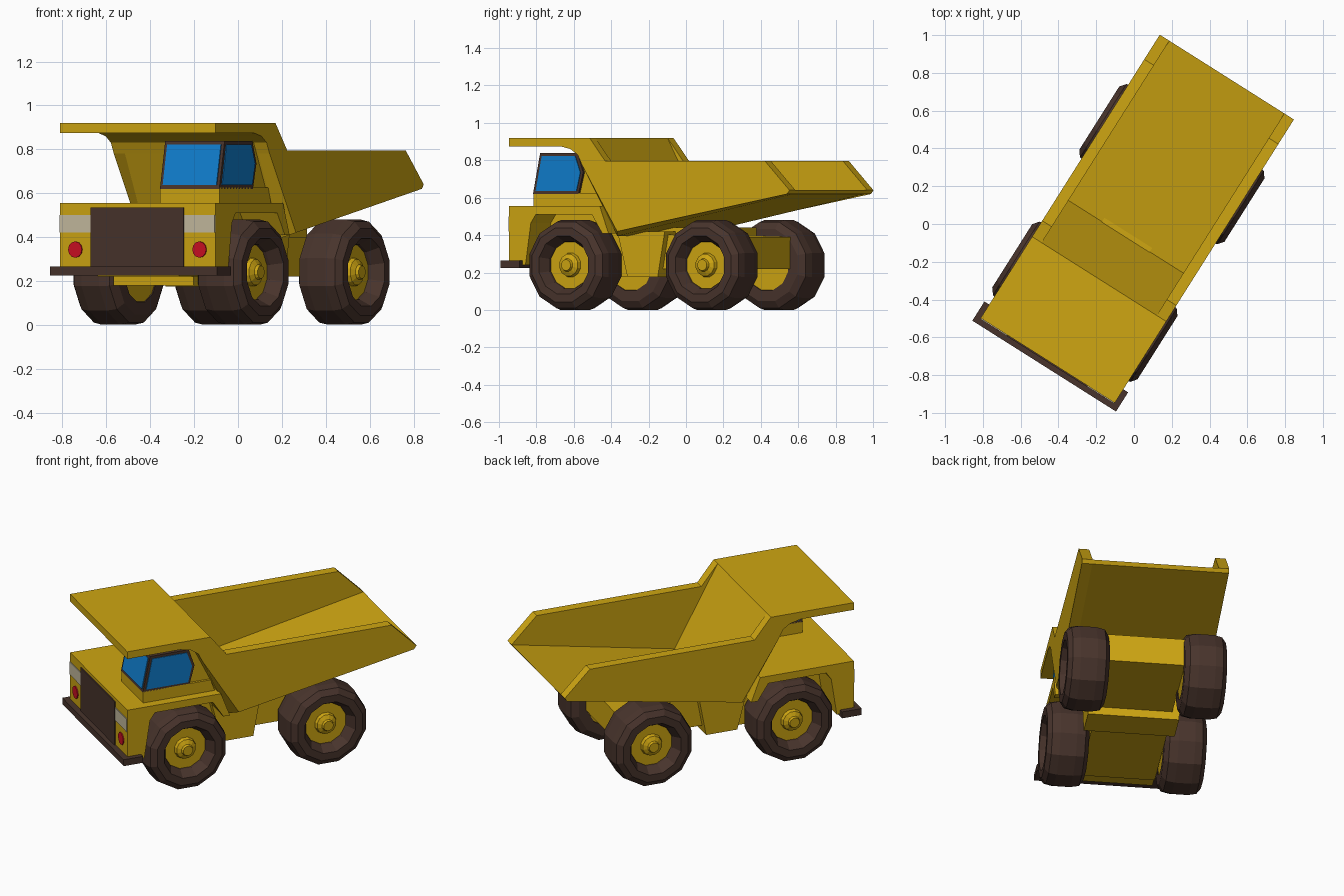
import bpy, bmesh, math
from mathutils import Matrix

if "Cube" in bpy.data.objects:
    bpy.data.objects.remove(bpy.data.objects["Cube"])

# The truck is modelled along local axes, then turned about z
TURN = Matrix.Rotation(-math.radians(32.3), 4, 'Z')


def material(name, rgb):
    m = bpy.data.materials.new(name)
    m.diffuse_color = (*rgb, 1)
    m.use_nodes = True
    m.node_tree.nodes["Principled BSDF"].inputs["Base Color"].default_value = m.diffuse_color
    return m


YELLOW = material("yellow paint", (0.62, 0.38, 0.006))
BROWN = material("dark brown rubber", (0.065, 0.034, 0.025))
BLUE = material("blue glass", (0.005, 0.21, 0.62))
GREY = material("pale lamp grey", (0.56, 0.50, 0.35))
RED = material("red lamp", (0.60, 0.005, 0.017))


def finish(name, bm, mat):
    bmesh.ops.remove_doubles(bm, verts=bm.verts, dist=1e-5)
    bmesh.ops.recalc_face_normals(bm, faces=bm.faces)
    bm.transform(TURN)
    me = bpy.data.meshes.new(name)
    bm.to_mesh(me)
    bm.free()
    me.materials.append(mat)
    ob = bpy.data.objects.new(name, me)
    bpy.context.collection.objects.link(ob)
    return ob


def prism(name, prof, x0, x1, mat, prof1=None):
    """Side profile of (y, z) points carried from x0 to x1."""
    bm = bmesh.new()
    a = [bm.verts.new((x0, y, z)) for y, z in prof]
    b = [bm.verts.new((x1, y, z)) for y, z in (prof1 or prof)]
    bm.faces.new(a)
    bm.faces.new(b[::-1])
    n = len(a)
    for i in range(n):
        j = (i + 1) % n
        bm.faces.new((a[i], b[i], b[j], a[j]))
    return finish(name, bm, mat)


def box(name, x0, x1, y0, y1, z0, z1, mat):
    return prism(name, [(y0, z0), (y1, z0), (y1, z1), (y0, z1)], x0, x1, mat)


def lathe(name, prof, side, cy, cz, n, mat):
    """Closed profile of (x, radius) points spun about the axle."""
    bm = bmesh.new()
    rings = []
    for x, r in prof:
        rings.append([bm.verts.new((side * x,
                                    cy + r * math.sin(2 * math.pi * (k + .5) / n),
                                    cz + r * math.cos(2 * math.pi * (k + .5) / n)))
                      for k in range(n)])
    for i in range(len(rings)):
        p, q = rings[i], rings[(i + 1) % len(rings)]
        if prof[i][1] == 0 and prof[(i + 1) % len(rings)][1] == 0:
            continue
        for k in range(n):
            l = (k + 1) % n
            bm.faces.new((p[k], p[l], q[l], q[k]))
    return finish(name, bm, mat)


# Dump bed with canopy: centre tray and two side walls
under = [(-.395, .78), (-.42, .83), (-.465, .86), (-.53, .875), (-.855, .875)]
tray = [(-.855, .92), (-.345, .92), (-.08, .435), (.92, .64), (.905, .62), (-.207, .395)]
prism("bed_tray_and_canopy", tray + under, -.36, .36, YELLOW)
wall_top = [(-.855, .92), (-.345, .92), (-.245, .795), (.766, .795), (.92, .64), (.905, .62)]
for s, side in ((-1, "left"), (1, "right")):
    prism("bed_wall_" + side, wall_top + [(-.207, .395)] + under, s * .36, s * .42,
          YELLOW, wall_top + [(-.17, .42)] + under)

# Front body with wheel arches
body = [(-.855, .555), (-.855, .24), (-.75, .24), (-.716, .465), (-.685, .51),
        (-.33, .51), (-.265, .41), (-.225, .41), (-.28, .555)]
prism("front_body", body, -.42, .42, YELLOW)

# Chassis and belly
prism("chassis", [(-.85, .22), (.523, .22), (.523, .39), (-.25, .41), (-.25, .53), (-.85, .53)],
      -.22, .22, YELLOW)
prism("belly_tank", [(-.27, .42), (-.206, .175), (-.015, .175), (.03, .42)], -.26, .26, YELLOW)
box("front_belly", -.215, .215, -.72, -.1, .18, .24, YELLOW)
box("bed_support", -.15, .15, -.1, .35, .36, .44, YELLOW)

# Bumper, grille and lamps
box("bumper", -.45, .45, -.89, -.77, .225, .265, BROWN)
box("grille", -.25, .25, -.862, -.854, .265, .535, BROWN)
for s, side in ((-1, "left"), (1, "right")):
    box("headlight_" + side, s * .252, s * .418, -.860, -.854, .42, .50, GREY)
    ring = [(s * .335 + .037 * math.cos(a), .343 + .037 * math.sin(a))
            for a in (2 * math.pi * k / 12 for k in range(12))]
    bm = bmesh.new()
    disc = bm.faces.new([bm.verts.new((x, -.861, z)) for x, z in ring])
    ext = bmesh.ops.extrude_face_region(bm, geom=[disc])
    for v in ext["geom"]:
        if isinstance(v, bmesh.types.BMVert):
            v.co.y = -.853
    finish("red_lamp_" + side, bm, RED)

# Cab: yellow base, dark window frame, glass plates
prism("cab_base", [(-.735, .54), (-.735, .625), (-.32, .625), (-.29, .54)], .045, .365, YELLOW)
prism("cab_frame", [(-.737, .62), (-.692, .838), (-.455, .838), (-.42, .735), (-.45, .62)],
      .045, .365, BROWN)
prism("cab_back", [(-.5, .6), (-.5, .83), (-.40, .83), (-.30, .6)], .06, .35, YELLOW)
prism("windscreen", [(-.738, .637), (-.7, .822), (-.69, .822), (-.728, .637)], .06, .35, BLUE)
glass = [(-.718, .637), (-.68, .822), (-.468, .822), (-.436, .735), (-.46, .637)]
prism("side_window_right", glass, .364, .369, BLUE)
prism("side_window_left", glass, .041, .046, BLUE)

# Wheels
tyre = [(.215, .14), (.215, .2), (.24, .238), (.29, .248), (.385, .248), (.43, .238),
        (.455, .205), (.455, .16), (.40, .13), (.30, .12)]
hub = [(.22, 0), (.22, .145), (.385, .136), (.385, .066), (.405, .06), (.418, .035),
       (.432, .03), (.432, 0)]
for end, cy in (("front", -.487), ("rear", .375)):
    for s, side in ((-1, "left"), (1, "right")):
        lathe(f"{end}_tyre_{side}", tyre, s, cy, .24, 12, BROWN)
        lathe(f"{end}_hub_{side}", hub, s, cy, .24, 12, YELLOW)
